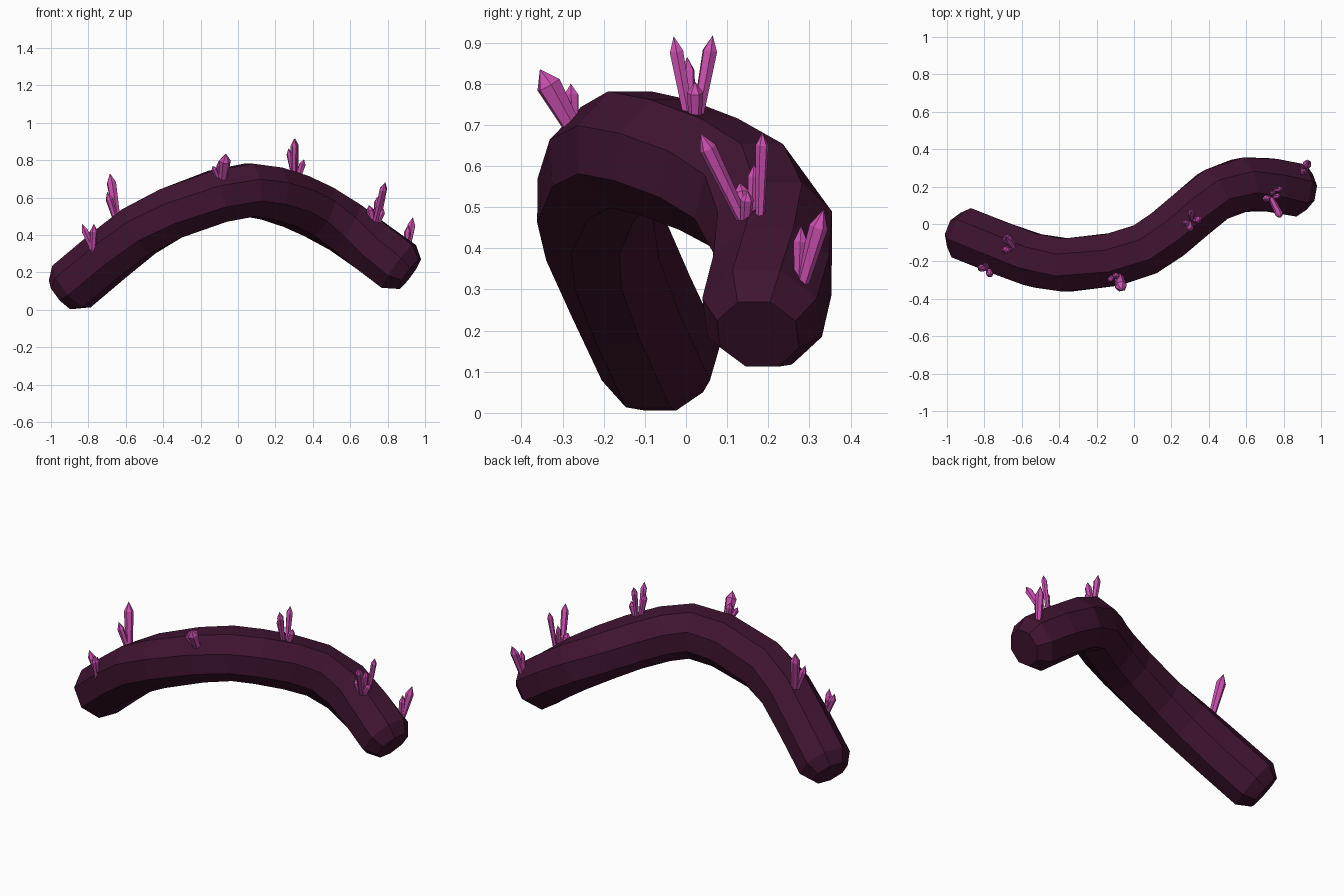
import bpy, bmesh, math
from mathutils import Vector


def material(name, color):
    m = bpy.data.materials.new(name)
    m.diffuse_color = (*color, 1)
    return m


def loft(name, rings, mat):
    """Flat-shaded skin over (centre, tangent, radius, sides, phase) rings; radius 0 is a point."""
    bm = bmesh.new()
    loops = []
    for c, t, r, n, phase in rings:
        side = t.cross(Vector((0, 0, 1))).normalized()
        up = side.cross(t).normalized()
        if r == 0:
            loops.append([bm.verts.new(c)])
            continue
        angles = [phase + 2 * math.pi * i / n for i in range(n)]
        loops.append([bm.verts.new(c + r * (math.cos(a) * side + math.sin(a) * up)) for a in angles])
    for a, b in zip(loops, loops[1:]):
        n = max(len(a), len(b))
        for i in range(n):
            quad = [a[i % len(a)], a[(i + 1) % len(a)], b[(i + 1) % len(b)], b[i % len(b)]]
            bm.faces.new(list(dict.fromkeys(quad)))
    for end in (loops[0], loops[-1]):
        if len(end) > 2:
            bm.faces.new(end)
    bmesh.ops.recalc_face_normals(bm, faces=bm.faces)
    me = bpy.data.meshes.new(name)
    bm.to_mesh(me)
    bm.free()
    me.materials.append(mat)
    ob = bpy.data.objects.new(name, me)
    bpy.context.collection.objects.link(ob)
    return ob


dark = material("dark_purple", (0.05, 0.007, 0.03))
pink = material("crystal_pink", (0.62, 0.08, 0.45))

# Curved eight-sided body with chamfered ends
path = [Vector(p) for p in (
    (-0.89, -0.06, 0.125), (-0.70, -0.135, 0.285), (-0.53, -0.195, 0.42),
    (-0.36, -0.22, 0.515), (-0.11, -0.19, 0.607), (0.06, -0.135, 0.64),
    (0.18, -0.055, 0.622), (0.31, 0.055, 0.58), (0.43, 0.155, 0.525),
    (0.575, 0.21, 0.44), (0.72, 0.21, 0.335), (0.86, 0.185, 0.232))]
R, PH = 0.153, math.pi / 8
rings = []
for i, p in enumerate(path):
    before, after = path[max(i - 1, 0)], path[min(i + 1, len(path) - 1)]
    t = ((p - before).normalized() + (after - p).normalized()).normalized()
    rings.append((p, t, R, 8, PH))
t0, t1 = rings[0][1], rings[-1][1]
rings.insert(0, (path[0] - t0 * 0.07, t0, 0.105, 8, PH))
rings.append((path[-1] + t1 * 0.07, t1, 0.105, 8, PH))
loft("curved_body", rings, dark)

# Crystal clusters: each crystal is (base, tip, radius)
clusters = [
    [((-0.78, -0.235, 0.33), (-0.835, -0.235, 0.46), 0.02),
     ((-0.775, -0.245, 0.32), (-0.77, -0.275, 0.46), 0.02),
     ((-0.785, -0.24, 0.34), (-0.795, -0.21, 0.42), 0.015)],
    [((-0.65, -0.115, 0.51), (-0.685, -0.07, 0.73), 0.027),
     ((-0.66, -0.13, 0.50), (-0.70, -0.145, 0.63), 0.02)],
    [((-0.08, -0.285, 0.71), (-0.065, -0.355, 0.835), 0.032),
     ((-0.09, -0.275, 0.71), (-0.10, -0.28, 0.80), 0.019),
     ((-0.11, -0.28, 0.71), (-0.135, -0.305, 0.77), 0.016)],
    [((0.30, 0.005, 0.725), (0.30, -0.03, 0.915), 0.019),
     ((0.31, 0.03, 0.725), (0.305, 0.065, 0.917), 0.019),
     ((0.295, 0.01, 0.725), (0.27, 0.003, 0.865), 0.017),
     ((0.325, 0.022, 0.715), (0.353, 0.022, 0.805), 0.02)],
    [((0.735, 0.135, 0.475), (0.785, 0.035, 0.68), 0.021),
     ((0.755, 0.18, 0.49), (0.788, 0.186, 0.682), 0.016),
     ((0.735, 0.16, 0.48), (0.745, 0.165, 0.605), 0.015),
     ((0.72, 0.145, 0.475), (0.70, 0.13, 0.56), 0.021),
     ((0.75, 0.145, 0.47), (0.78, 0.15, 0.54), 0.016)],
    [((0.905, 0.285, 0.325), (0.935, 0.335, 0.495), 0.023),
     ((0.90, 0.275, 0.32), (0.91, 0.28, 0.455), 0.019)],
]
for k, cluster in enumerate(clusters):
    for j, (base, tip, r) in enumerate(cluster):
        b, tip = Vector(base), Vector(tip)
        t = (tip - b).normalized()
        shoulder = tip - t * min(0.3 * (tip - b).length, r * 2)
        loft(f"crystal_{k + 1}_{j + 1}",
             [(b - t * 0.02, t, r * 0.7, 6, 0), (shoulder, t, r, 6, 0), (tip, t, 0, 6, 0)], pink)
